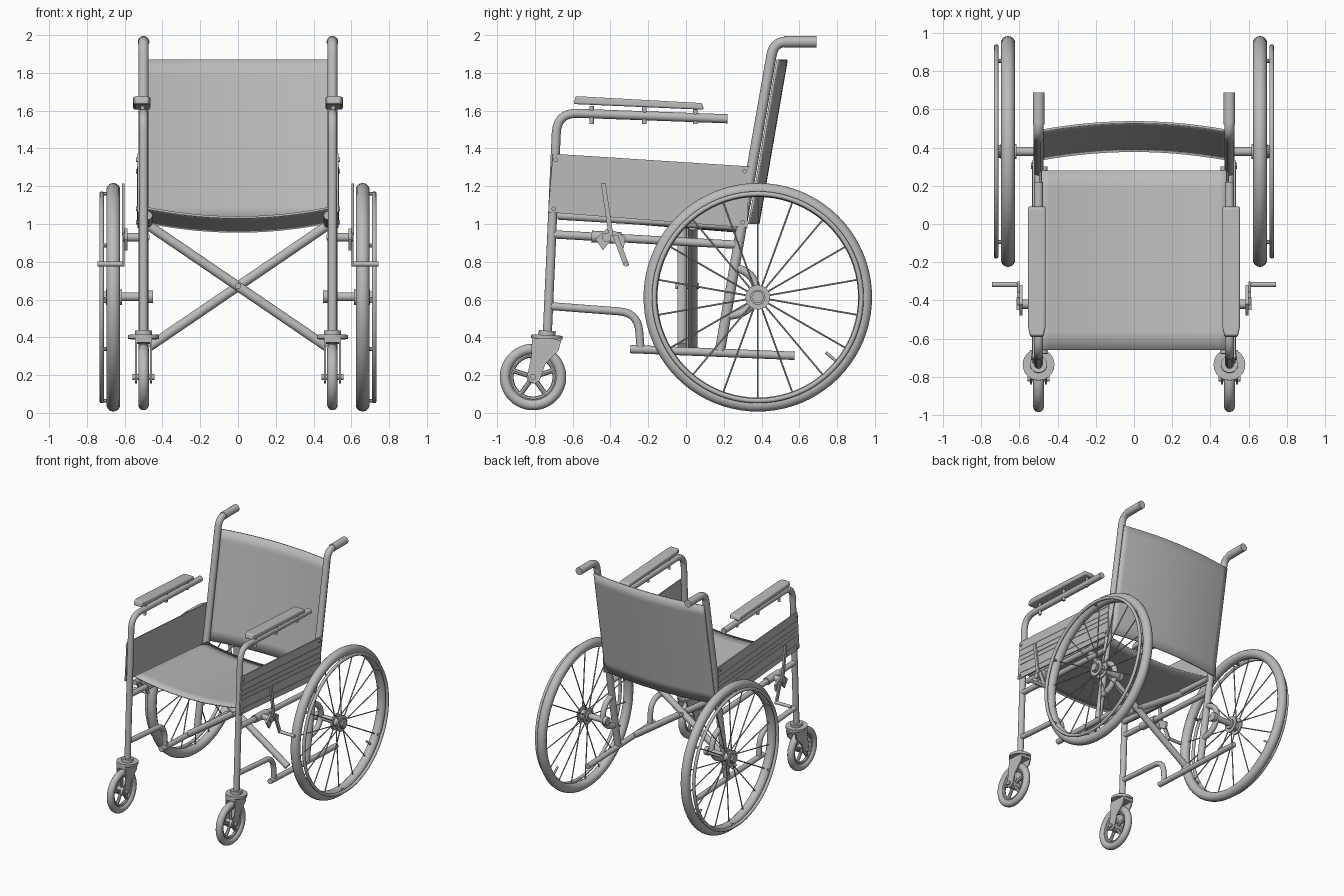
import bpy, bmesh, math
from mathutils import Vector

if "Cube" in bpy.data.objects:
    bpy.data.objects.remove(bpy.data.objects["Cube"])

grey = bpy.data.materials.new("light grey")
grey.diffuse_color = (0.5, 0.5, 0.5, 1)
grey.use_nodes = True
grey.node_tree.nodes["Principled BSDF"].inputs["Base Color"].default_value = grey.diffuse_color


def finish(name, bm, mirror=True, solid=0, bevel=0):
    """Turn a bmesh into a smooth object, mirrored to the other side."""
    bmesh.ops.recalc_face_normals(bm, faces=bm.faces)
    me = bpy.data.meshes.new(name)
    bm.to_mesh(me)
    bm.free()
    me.materials.append(grey)
    ob = bpy.data.objects.new(name, me)
    bpy.context.collection.objects.link(ob)
    bpy.ops.object.select_all(action='DESELECT')
    ob.select_set(True)
    bpy.context.view_layer.objects.active = ob
    bpy.ops.object.shade_smooth_by_angle(angle=math.radians(40))
    if solid:
        m = ob.modifiers.new("thickness", 'SOLIDIFY')
        m.thickness, m.offset = solid, 0
    if bevel:
        m = ob.modifiers.new("round", 'BEVEL')
        m.width, m.segments = bevel, 3
    if mirror:
        m = ob.modifiers.new("other side", 'MIRROR')
        m.use_mirror_merge = False
    return ob


def sweep(bm, pts, r, closed=False, seg=14):
    """Round tube along a path."""
    pts = [Vector(p) for p in pts]
    n, rings = len(pts), []
    for i, p in enumerate(pts):
        a = pts[i - 1] if i or closed else p
        b = pts[(i + 1) % n] if i < n - 1 or closed else p
        t = (b - a).normalized()
        ref = Vector((0, 0, 1)) if abs(t.x) > 0.95 else Vector((1, 0, 0))
        u = t.cross(ref).normalized()
        v = u.cross(t)
        rings.append([bm.verts.new(p + r * (u * math.cos(k * math.tau / seg) + v * math.sin(k * math.tau / seg)))
                      for k in range(seg)])
    for i in range(n if closed else n - 1):
        A, B = rings[i], rings[(i + 1) % n]
        for k in range(seg):
            bm.faces.new((A[k], A[(k + 1) % seg], B[(k + 1) % seg], B[k]))
    if not closed:
        bm.faces.new(rings[0])
        bm.faces.new(rings[-1])


def bend(pts, rad):
    """Round the inner corners of a path."""
    pts = [Vector(p) for p in pts]
    out = [pts[0]]
    for a, p, b in zip(pts, pts[1:], pts[2:]):
        s, e = p + (a - p).normalized() * rad, p + (b - p).normalized() * rad
        out += [s * (1 - t) ** 2 + p * 2 * t * (1 - t) + e * t * t for t in [i / 7 for i in range(8)]]
    return out + [pts[-1]]


def ring(bm, x, y, z, R, r, n=64, seg=12):
    sweep(bm, [(x, y + R * math.cos(i * math.tau / n), z + R * math.sin(i * math.tau / n)) for i in range(n)],
          r, True, seg)


def prism(bm, outline, x0, x1):
    """Side outline of (y, z) points extruded across x."""
    A = [bm.verts.new((x0, y, z)) for y, z in outline]
    B = [bm.verts.new((x1, y, z)) for y, z in outline]
    bm.faces.new(A)
    bm.faces.new(B)
    for i in range(len(A)):
        j = (i + 1) % len(A)
        bm.faces.new((A[i], A[j], B[j], B[i]))


def tube(name, pts, r, rad=0, mirror=True):
    bm = bmesh.new()
    sweep(bm, bend(pts, rad) if rad else pts, r)
    return finish(name, bm, mirror)


def sheet(name, fn, nx=24, ny=10, solid=0.012):
    bm = bmesh.new()
    g = [[bm.verts.new(fn(-1 + 2 * i / nx, j / ny)) for i in range(nx + 1)] for j in range(ny + 1)]
    for j in range(ny):
        for i in range(nx):
            bm.faces.new((g[j][i], g[j][i + 1], g[j + 1][i + 1], g[j + 1][i]))
    return finish(name, bm, False, solid)


X = 0.5  # side frame position
# frame tubes
tube("front_post_and_arm", [(X, -.735, .40), (X, -.682, 1.59), (X, .22, 1.557)], .024, .11)
tube("back_post", [(X, .18, .33), (X, .465, 1.965), (X, .56, 1.965)], .027, .07)
tube("push_grip", [(X, .52, 1.965), (X, .69, 1.965)], .031)
tube("middle_rail", [(X, -.70, .945), (X, .27, .89)], .022)
tube("lower_rail", [(X, -.295, .338), (X, .575, .302)], .022)
tube("front_lower_tube", [(X, -.715, .565), (X, -.255, .53), (X, -.24, .335)], .021, .1)
tube("seat_rail", [(.475, -.68, 1.045), (.475, .30, .985)], .022)
tube("upper_axle_arm", [(X, .265, .77), (X, .36, .73), (X, .38, .62)], .022, .07)
tube("lower_axle_arm", [(X, .205, .51), (X, .32, .53), (X, .38, .62)], .022, .06)
tube("axle", [(.455, .38, .615), (.68, .38, .615)], .024)
tube("axle_inner_cap", [(.45, .38, .615), (.48, .38, .615)], .034)

# folding cross brace
tube("cross_brace_a", [(-.47, -.02, .99), (.47, -.02, .35)], .026, mirror=False)
tube("cross_brace_b", [(.47, .035, .99), (-.47, .035, .35)], .026, mirror=False)
tube("brace_bolt", [(0, -.055, .672), (0, .07, .672)], .016, mirror=False)

# sagging seat and curved backrest
sheet("seat", lambda u, t: (.485 * u, -.66 + .94 * t, 1.085 - .075 * t - .05 * (1 - u * u)))
sheet("backrest", lambda u, t: (.505 * u, .335 + .15 * t + .048 * (1 - u * u), 1.0 + .87 * t))

# side panels with raised seams and corner screws
bm = bmesh.new()
prism(bm, [(-.705, 1.372), (.335, 1.305), (.325, .98), (-.73, 1.062)], .521, .531)
finish("side_panel", bm)
bm = bmesh.new()
for f in (.22, .38, .5, .62, .85):
    a, b = 1.372 - .31 * f, 1.305 - .325 * f
    prism(bm, [(-.70, a), (.325, b), (.325, b - .007), (-.70, a - .007)], .528, .534)
finish("panel_seam", bm)
bm = bmesh.new()
for y, z in ((-.69, 1.34), (.31, 1.28), (.3, 1.01), (-.7, 1.08)):
    sweep(bm, [(.52, y, z), (.54, y, z)], .012, seg=10)
finish("panel_screw", bm)

# arm pads
bm = bmesh.new()
prism(bm, [(-.595, 1.635), (-.585, 1.677), (.085, 1.64), (.095, 1.605)], .463, .555)
for v in bm.verts:
    if v.co.y < -.5:
        v.co.x = .51 + (v.co.x - .51) * .75
bmesh.ops.bisect_plane(bm, geom=bm.verts[:] + bm.edges[:] + bm.faces[:], plane_co=(0, -.54, 0), plane_no=(0, 1, 0))
for v in bm.verts:
    if abs(v.co.y + .54) < .001:
        v.co.x = .463 if v.co.x < .51 else .555
finish("arm_pad", bm, bevel=.01)
bm = bmesh.new()
for y in (-.5, -.22, .05):
    sweep(bm, [(.505, y, 1.53), (.505, y, 1.625)], .012, seg=10)
finish("arm_pad_screw", bm)

# big wheels
WX, WY, WZ = .66, .38, .612
bm = bmesh.new()
ring(bm, WX, WY, WZ, .568, .037, 80, 14)
finish("rear_tyre", bm)
bm = bmesh.new()
ring(bm, .722, WY, WZ, .548, .013, 80, 10)
finish("hand_rim", bm)
bm = bmesh.new()
for i in range(6):
    a = (i + .5) * math.tau / 6
    sweep(bm, [(.67, WY + .548 * math.cos(a), WZ + .548 * math.sin(a)),
               (.72, WY + .548 * math.cos(a), WZ + .548 * math.sin(a))], .01, seg=8)
finish("hand_rim_peg", bm)
bm = bmesh.new()
for i in range(18):
    a = i * math.tau / 18 + math.pi / 2
    c, s = math.cos(a), math.sin(a)
    hx = .635 if i % 2 else .685
    sweep(bm, [(hx, WY + .03 * c, WZ + .03 * s), (WX, WY + .54 * c, WZ + .54 * s)], .0045, seg=6)
finish("rear_spokes", bm)
bm = bmesh.new()
for x0, x1, r, seg in ((.615, .7, .04, 24), (.628, .64, .065, 24), (.68, .692, .065, 24), (.7, .715, .034, 6)):
    sweep(bm, [(x0, WY, WZ), (x1, WY, WZ)], r, seg=seg)
finish("rear_hub", bm)
tube("tyre_valve", [(WX, .8, .27), (WX, .74, .32)], .008)

# casters
CY, CZ = -.81, .19
bm = bmesh.new()
ring(bm, X, CY, CZ, .148, .028, 48, 12)
finish("caster_tyre", bm)
bm = bmesh.new()
ring(bm, X, CY, CZ, .116, .013, 40, 8)
sweep(bm, [(.472, CY, CZ), (.528, CY, CZ)], .034, seg=20)
for i in range(5):
    a = i * math.tau / 5 + math.pi / 2
    sweep(bm, [(X, CY, CZ), (X, CY + .115 * math.cos(a), CZ + .115 * math.sin(a))], .013, seg=8)
finish("caster_wheel", bm)
bm = bmesh.new()
for s in (-1, 1):
    prism(bm, [(-.815, .4), (-.66, .385), (-.675, .33), (-.745, .26), (-.775, .17), (-.80, .155),
               (-.83, .165), (-.84, .2), (-.82, .29)], X + s * .034, X + s * .044)
prism(bm, [(-.815, .4), (-.66, .385), (-.665, .365), (-.815, .373)], X - .044, X + .044)
finish("caster_fork", bm)
tube("caster_axle", [(.442, CY, CZ), (.558, CY, CZ)], .016)
bm = bmesh.new()
sweep(bm, [(X, -.737, .392), (X, -.736, .412)], .083, seg=28)
sweep(bm, [(X, -.736, .41), (X, -.734, .435)], .045, seg=20)
finish("caster_cap", bm)

# wheel brakes
tube("brake_clamp", [(X, -.50, .934), (X, -.34, .925)], .031)
tube("brake_mount", [(.51, -.42, .93), (.61, -.42, .93)], .024)
bm = bmesh.new()
prism(bm, [(-.48, .92), (-.42, .975), (-.37, .96), (-.32, .93), (-.33, .87), (-.40, .91), (-.44, .86)], .585, .6)
finish("brake_plate", bm)
bm = bmesh.new()
prism(bm, [(-.45, 1.215), (-.425, 1.215), (-.385, .94), (-.41, .94)], .6, .615)
finish("brake_lever", bm)
bm = bmesh.new()
prism(bm, [(-.39, .94), (-.36, .94), (-.30, .78), (-.33, .78)], .6, .612)
finish("brake_arm", bm)
tube("brake_shoe", [(.6, -.317, .788), (.745, -.317, .788)], .013)
